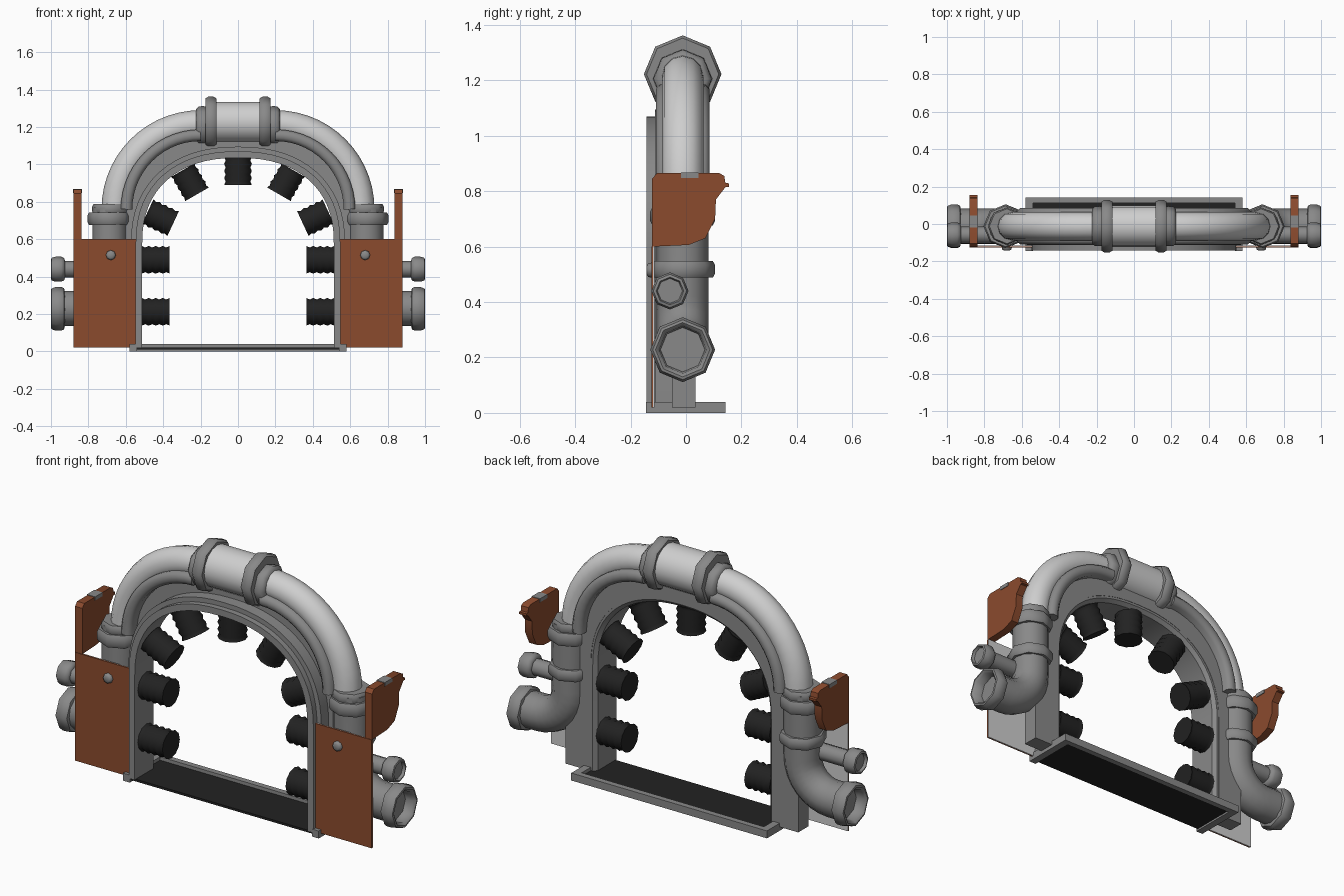
import bpy, bmesh, math
from mathutils import Vector

if "Cube" in bpy.data.objects:
    bpy.data.objects.remove(bpy.data.objects["Cube"])

def material(name, r, g, b):
    m = bpy.data.materials.new(name)
    m.diffuse_color = (r, g, b, 1)
    m.use_nodes = True
    m.node_tree.nodes["Principled BSDF"].inputs["Base Color"].default_value = m.diffuse_color
    return m

GRAY = material("mid gray metal", 0.25, 0.25, 0.25)
LIGHT = material("light gray metal", 0.62, 0.62, 0.62)
RUST = material("rust orange", 0.26, 0.07, 0.027)
BLACK = material("black rubber", 0.016, 0.016, 0.016)
CY = -0.012  # depth centre of the pipework

def finish(name, bm, mat, mirror=False, angle=50):
    bmesh.ops.recalc_face_normals(bm, faces=bm.faces)
    me = bpy.data.meshes.new(name)
    bm.to_mesh(me)
    bm.free()
    me.materials.append(mat)
    ob = bpy.data.objects.new(name, me)
    bpy.context.collection.objects.link(ob)
    if angle:
        bpy.ops.object.select_all(action='DESELECT')
        ob.select_set(True)
        bpy.context.view_layer.objects.active = ob
        bpy.ops.object.shade_smooth_by_angle(angle=math.radians(angle))
    if mirror:
        ob.modifiers.new("mirror", 'MIRROR').use_mirror_merge = False
    return ob

def skin(rings):
    # joins closed rings of points and caps both ends
    bm = bmesh.new()
    vs = [[bm.verts.new(p) for p in ring] for ring in rings]
    n = len(vs[0])
    for a, b in zip(vs, vs[1:]):
        for i in range(n):
            j = (i + 1) % n
            bm.faces.new((a[i], a[j], b[j], b[i]))
    bm.faces.new(vs[0])
    bm.faces.new(vs[-1])
    return bm

def box(name, mat, x, y, z, mirror=False):
    ring = lambda zz: [(x[0], y[0], zz), (x[1], y[0], zz), (x[1], y[1], zz), (x[0], y[1], zz)]
    return finish(name, skin([ring(z[0]), ring(z[1])]), mat, mirror, 0)

def lathe(name, mat, profile, origin, axis, mirror=True, segs=8):
    # profile of (radius, distance along axis)
    o, d = Vector(origin), Vector(axis).normalized()
    u = d.orthogonal().normalized() if abs(d.y) > 0.5 else Vector((-d.z, 0, d.x))
    v = d.cross(u)
    rings = []
    for r, t in profile:
        rings.append([o + d * t + (u * math.cos(a) + v * math.sin(a)) * r
                      for a in (2 * math.pi * k / segs for k in range(segs))])
    return finish(name, skin(rings), mat, mirror)

def collar(r, w):
    return [(r * .75, -w), (r * .93, -w), (r, -w * .5), (r, w * .5), (r * .93, w), (r * .75, w)]

def sweep(name, mat, path, section, mirror=True, angle=50):
    # path in the xz plane, section of (outward offset, y)
    rings = []
    for i, (x, z) in enumerate(path):
        a, b = path[max(i - 1, 0)], path[min(i + 1, len(path) - 1)]
        t = Vector((b[0] - a[0], b[1] - a[1])).normalized()
        rings.append([(x - t.y * s, y, z + t.x * s) for s, y in section])
    return finish(name, skin(rings), mat, mirror, angle)

def circle(r, y=CY, n=12):
    return [(r * math.cos(2 * math.pi * k / n), y + r * math.sin(2 * math.pi * k / n)) for k in range(n)]

def arch_path(a, b, n, foot=0.02, spring=0.58, steps=32):
    pts = [(-a, foot)]
    for k in range(steps + 1):
        t = math.pi * (1 - k / steps)
        c, s = math.cos(t), max(math.sin(t), 0)
        pts.append((math.copysign(abs(c) ** (2 / n), c) * a, spring + b * s ** (2 / n)))
    return pts + [(a, foot)]

# base tray with open front and rubber mat
box("base_back_rail", GRAY, (-.58, .58), (.112, .143), (0, .04))
box("base_side_rail", GRAY, (.54, .58), (-.145, .112), (0, .04), True)
box("floor_mat", BLACK, (-.54, .54), (-.135, .112), (.01, .022))

# inner arch frame with raised front lip
sweep("arch_frame", GRAY, arch_path(.512, .455, 2.3),
      [(0, -.143), (.035, -.143), (.035, -.112), (.06, -.112), (.06, .033), (.018, .033), (0, .015)],
      False, 30)

# web between the arch and the pipes
bm = bmesh.new()
pairs = list(zip(arch_path(.54, .485, 2.3), arch_path(.62, .58, 2.6)))
bm.free()
rings = [[(i[0], -.05, i[1]), (o[0], -.05, o[1]), (o[0], .035, o[1]), (i[0], .035, i[1])] for i, o in pairs]
finish("arch_web", skin(rings), GRAY, False, 30)
box("side_foot", GRAY, (.56, .69), (-.05, .035), (.02, .6), True)

# curved upper pipes in their cradles
def arc(r, n=14):
    return [(.2 + r * math.cos(a), .76 + r * math.sin(a))
            for a in (math.pi / 2 * (1 - k / n) for k in range(n + 1))]
sweep("curved_pipe", LIGHT, arc(.455), circle(.075))
sweep("pipe_cradle", GRAY, arc(.395),
      [(-.03, CY - .08), (-.012, CY - .097), (.015, CY - .097), (.032, CY - .08),
       (.032, CY + .08), (.015, CY + .097), (-.012, CY + .097), (-.03, CY + .08)])

# top pipe and its collars
lathe("top_pipe", LIGHT, [(.11, -.17), (.11, .17)], (0, CY, 1.225), (1, 0, 0), False, 16)
lathe("top_collar", GRAY, collar(.14, .03), (.145, CY, 1.222), (1, 0, 0))
lathe("cradle_top_collar", GRAY, [(.1, -.04), (.107, -.01), (.105, .015), (.09, .03), (.07, .03)],
      (.195, CY, 1.205), (1, 0, 0))

# side pipes: standpipe, elbow, collars, flange
elbow = [(.685, .77), (.685, .42)]
elbow += [(.865 - .18 * math.cos(a), .41 - .18 * math.sin(a)) for a in (math.pi / 16 * k for k in range(1, 9))]
elbow += [(.935, .23)]
sweep("elbow_pipe", GRAY, elbow, circle(.094))
lathe("shoulder_collar", GRAY, collar(.117, .034), (.688, CY, .71), (0, 0, 1))
lathe("cradle_bottom_collar", GRAY, collar(.1, .026), (.68, CY, .762), (0, 0, 1))
lathe("standpipe_collar", GRAY, collar(.117, .03), (.685, CY, .518), (0, 0, 1))
lathe("large_flange", GRAY,
      [(.09, -.005), (.11, 0), (.117, .015), (.117, .045), (.108, .068), (.098, .07), (.085, .06), (.08, .015)],
      (.93, CY, .228), (1, 0, 0))

# small side pipe
lathe("small_pipe", GRAY, [(.045, 0), (.045, .25)], (.69, -.058, .44), (1, 0, 0))
lathe("small_flange", GRAY,
      [(.045, -.005), (.06, 0), (.067, .015), (.067, .045), (.06, .067), (.05, .07), (.045, .055)],
      (.93, -.058, .44), (1, 0, 0))

# front panels with pale backing and a bolt
box("front_panel", RUST, (.53, .88), (-.125, -.119), (.02, .6), True)
box("panel_backing", LIGHT, (.53, .88), (-.119, -.114), (.02, .6), True)
lathe("panel_bolt", GRAY, [(.027, 0), (.025, .012), (.015, .018)], (.68, -.124, .515), (0, -1, 0))

# upright side brackets
outline = [(-.122, .6), (-.122, .845), (-.105, .865), (.12, .865), (.138, .855), (.142, .83), (.155, .828),
           (.155, .816), (.142, .814), (.108, .77), (.105, .7), (.07, .63), (.01, .606)]
finish("side_bracket", skin([[(x, y, z) for y, z in outline] for x in (.837, .88)]), RUST, True, 30)
box("bracket_clip", GRAY, (.834, .883), (-.018, .045), (.848, .868), True)

# ribbed rollers around the inside of the arch
ribs = [(.066 if k % 2 else .074, -.075 + .15 * k / 8) for k in range(9)]
for i, (x, z, tilt) in enumerate([(0, .965, 90), (.257, .905, 60), (.415, .715, 25), (.44, .49, 0), (.44, .212, 0)]):
    a = math.radians(tilt)
    lathe(f"roller_{i + 1}", BLACK, ribs, (x, -.045, z), (math.cos(a), 0, math.sin(a)), x > 0, 12)
